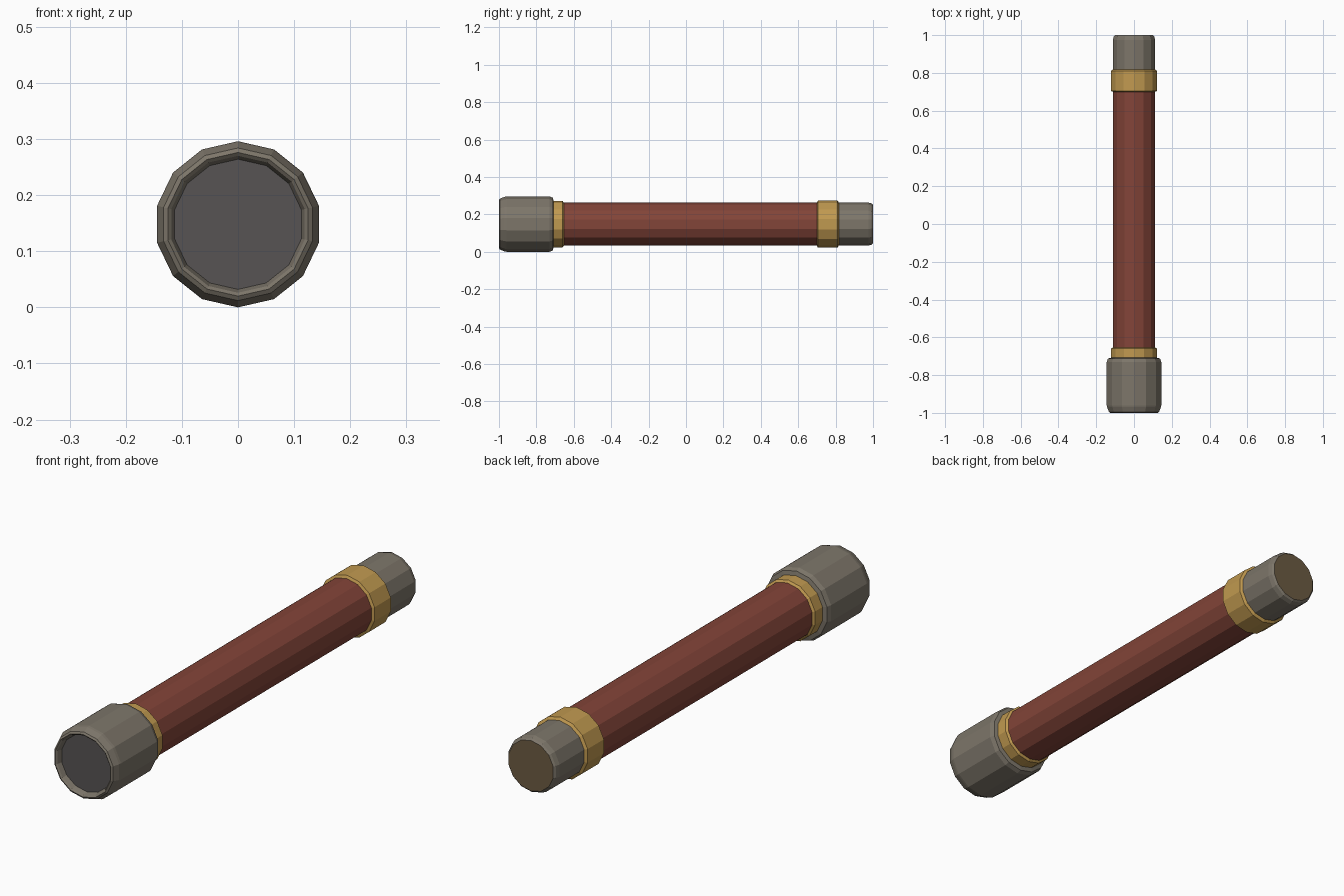
import bpy, bmesh, math

if "Cube" in bpy.data.objects:
    bpy.data.objects.remove(bpy.data.objects["Cube"])

SIDES = 14
CZ = 0.148


def material(name, rgb):
    m = bpy.data.materials.new(name)
    m.diffuse_color = (*rgb, 1)
    m.use_nodes = True
    m.node_tree.nodes["Principled BSDF"].inputs["Base Color"].default_value = m.diffuse_color
    return m


grey = material("warm grey metal", (0.205, 0.181, 0.144))
gold = material("brass", (0.53, 0.32, 0.08))
red = material("red brown paint", (0.225, 0.058, 0.04))
dark = material("dark glass", (0.095, 0.088, 0.088))
brown = material("dull bronze", (0.15, 0.105, 0.055))


def lathe(name, profile, mat, face_mats=None):
    """Turn (y, radius) points around the y axis; both ends are capped."""
    bm = bmesh.new()
    rings = []
    for y, r in profile:
        angles = [2 * math.pi * i / SIDES for i in range(SIDES)]
        rings.append([bm.verts.new((r * math.sin(a), y, CZ + r * math.cos(a))) for a in angles])
    for a, b in zip(rings, rings[1:]):
        for i in range(SIDES):
            j = (i + 1) % SIDES
            bm.faces.new((a[i], a[j], b[j], b[i]))
    ends = [bm.faces.new(rings[0]), bm.faces.new(rings[-1])]
    mesh = bpy.data.meshes.new(name)
    mesh.materials.append(mat)
    # Optional other colours for the front and back end faces
    for face, end_mat in zip(ends, face_mats or (None, None)):
        if end_mat:
            mesh.materials.append(end_mat)
            face.material_index = len(mesh.materials) - 1
    bmesh.ops.recalc_face_normals(bm, faces=bm.faces[:])
    bm.to_mesh(mesh)
    bm.free()
    ob = bpy.data.objects.new(name, mesh)
    bpy.context.collection.objects.link(ob)
    return ob


# Wide front housing with a bevelled rim and a recessed glass disc
lathe("front_housing",
      [(-0.975, 0.116), (-0.995, 0.122), (-1.0, 0.128), (-0.995, 0.136), (-0.97, 0.146),
       (-0.96, 0.148), (-0.73, 0.148), (-0.712, 0.141), (-0.708, 0.124)],
      grey, (dark, None))

# Long tube
lathe("main_tube", [(-0.72, 0.115), (0.75, 0.115)], red)

# Brass bands
lathe("front_band", [(-0.72, 0.115), (-0.715, 0.124), (-0.66, 0.124), (-0.653, 0.115)], gold)
lathe("rear_band", [(0.70, 0.115), (0.705, 0.126), (0.81, 0.126), (0.817, 0.115)], gold)

# Narrow rear eyepiece with a bronze end
lathe("rear_eyepiece", [(0.76, 0.115), (0.975, 0.115), (0.993, 0.110), (1.0, 0.103)],
      grey, (None, brown))
